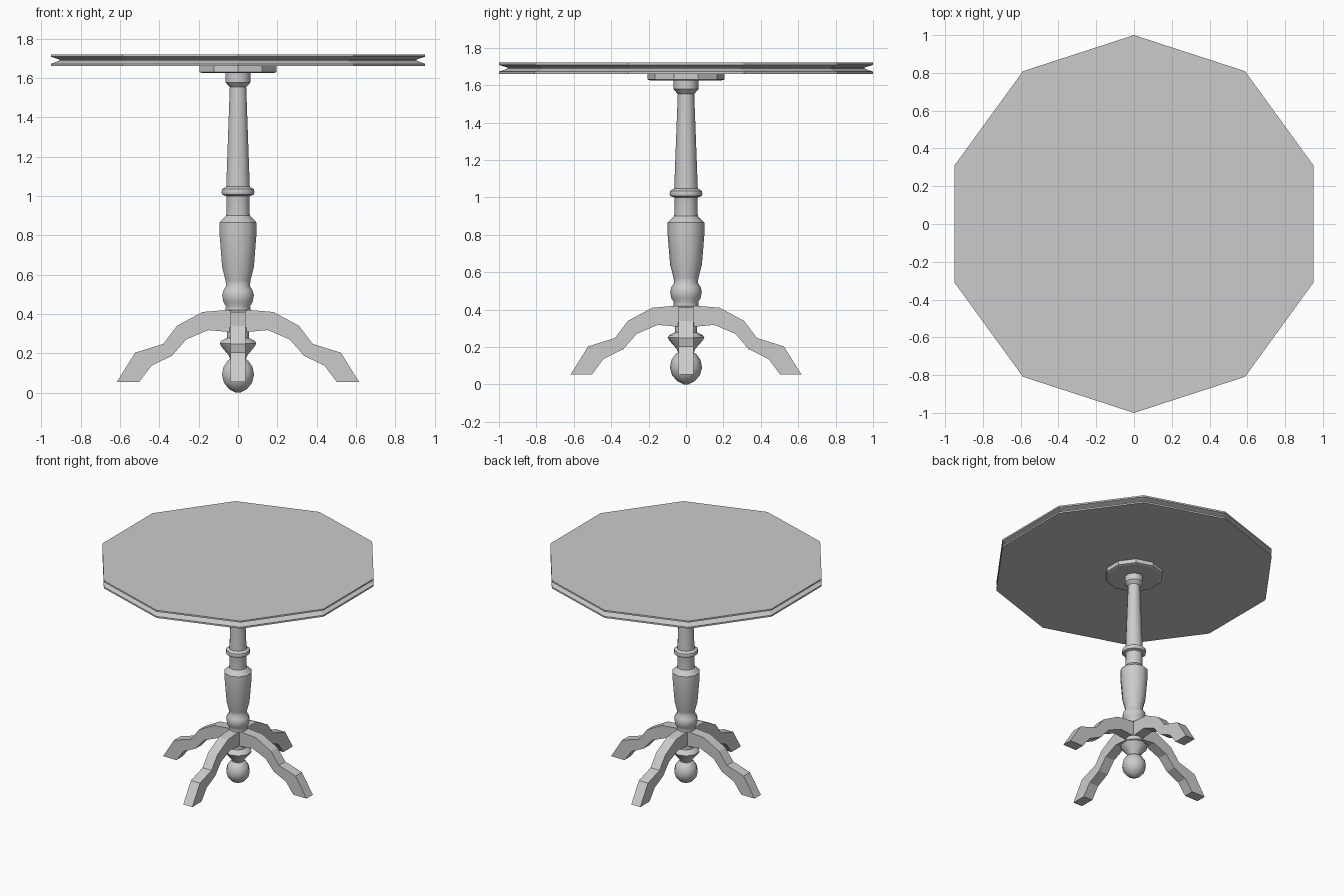
import bpy, bmesh
from math import cos, sin, pi, radians

if "Cube" in bpy.data.objects:
    bpy.data.objects.remove(bpy.data.objects["Cube"])

SIDES = 10


def make_object(name, bm, smooth_angle=None):
    bmesh.ops.recalc_face_normals(bm, faces=bm.faces)
    mesh = bpy.data.meshes.new(name)
    bm.to_mesh(mesh)
    bm.free()
    ob = bpy.data.objects.new(name, mesh)
    bpy.context.collection.objects.link(ob)
    if smooth_angle:
        bpy.ops.object.select_all(action='DESELECT')
        ob.select_set(True)
        bpy.context.view_layer.objects.active = ob
        bpy.ops.object.shade_smooth_by_angle(angle=radians(smooth_angle))
    return ob


def lathe(name, profile, smooth_angle=None):
    """Turn a (radius, z) profile into a capped ten-sided solid."""
    bm = bmesh.new()
    rings = []
    for r, z in profile:
        rings.append([bm.verts.new((r * cos(pi / 2 + 2 * pi * i / SIDES),
                                    r * sin(pi / 2 + 2 * pi * i / SIDES), z))
                      for i in range(SIDES)])
    for a, b in zip(rings, rings[1:]):
        for i in range(SIDES):
            j = (i + 1) % SIDES
            bm.faces.new((a[i], a[j], b[j], b[i]))
    bm.faces.new(rings[0])
    bm.faces.new(rings[-1])
    return make_object(name, bm, smooth_angle)


# Ten-sided top with a grooved rim
lathe("table_top", [(1, 1.66), (1, 1.672), (0.955, 1.688), (0.955, 1.694),
                    (1, 1.708), (1, 1.72)])

# Mounting plate under the top
lathe("mounting_plate", [(0.19, 1.625), (0.206, 1.63), (0.206, 1.661)])

# Turned column: tapered shaft, ring, vase and bead
lathe("column", [
    (0.05, 0.30), (0.05, 0.415), (0.068, 0.42), (0.065, 0.44), (0.078, 0.46),
    (0.085, 0.495), (0.078, 0.52), (0.063, 0.543), (0.067, 0.57),
    (0.085, 0.64), (0.099, 0.81), (0.099, 0.865), (0.063, 0.90),
    (0.061, 0.99), (0.063, 1.0), (0.084, 1.007), (0.088, 1.02),
    (0.084, 1.035), (0.063, 1.047), (0.044, 1.553), (0.067, 1.578),
    (0.067, 1.628)], 40)

# Turned pendant below the legs, ending in a ball
lathe("pendant_finial", [
    (0.012, 0.0), (0.048, 0.018), (0.075, 0.05), (0.086, 0.09),
    (0.078, 0.13), (0.055, 0.163), (0.042, 0.17), (0.05, 0.19),
    (0.09, 0.235), (0.098, 0.25), (0.09, 0.263), (0.06, 0.278),
    (0.06, 0.33)], 40)

# Four curved legs, flat-sided, meeting at the column
outline = [(0.0, 0.42), (0.06, 0.42), (0.18, 0.41), (0.31, 0.34),
           (0.38, 0.248), (0.523, 0.203), (0.617, 0.053), (0.503, 0.053),
           (0.44, 0.137), (0.335, 0.188), (0.264, 0.27), (0.152, 0.318),
           (0.04, 0.308), (0.0, 0.308)]
HALF = 0.039
for k, name in enumerate(("right_leg", "back_leg", "left_leg", "front_leg")):
    c, s = cos(k * pi / 2), sin(k * pi / 2)
    bm = bmesh.new()
    near, far = [[bm.verts.new((max(x, HALF * 0.02) * c - y * s,
                                max(x, HALF * 0.02) * s + y * c, z))
                  for x, z in outline] for y in (-HALF, HALF)]
    # mitre the inner end at 45 degrees so the legs join cleanly
    for ring, y in ((near, -HALF), (far, HALF)):
        for i in (0, -1):
            ring[i].co.x = HALF * c - y * s
            ring[i].co.y = HALF * s + y * c
    n = len(outline)
    bm.faces.new(near)
    bm.faces.new(far[::-1])
    for i in range(n):
        j = (i + 1) % n
        bm.faces.new((near[i], near[j], far[j], far[i]))
    make_object(name, bm)
